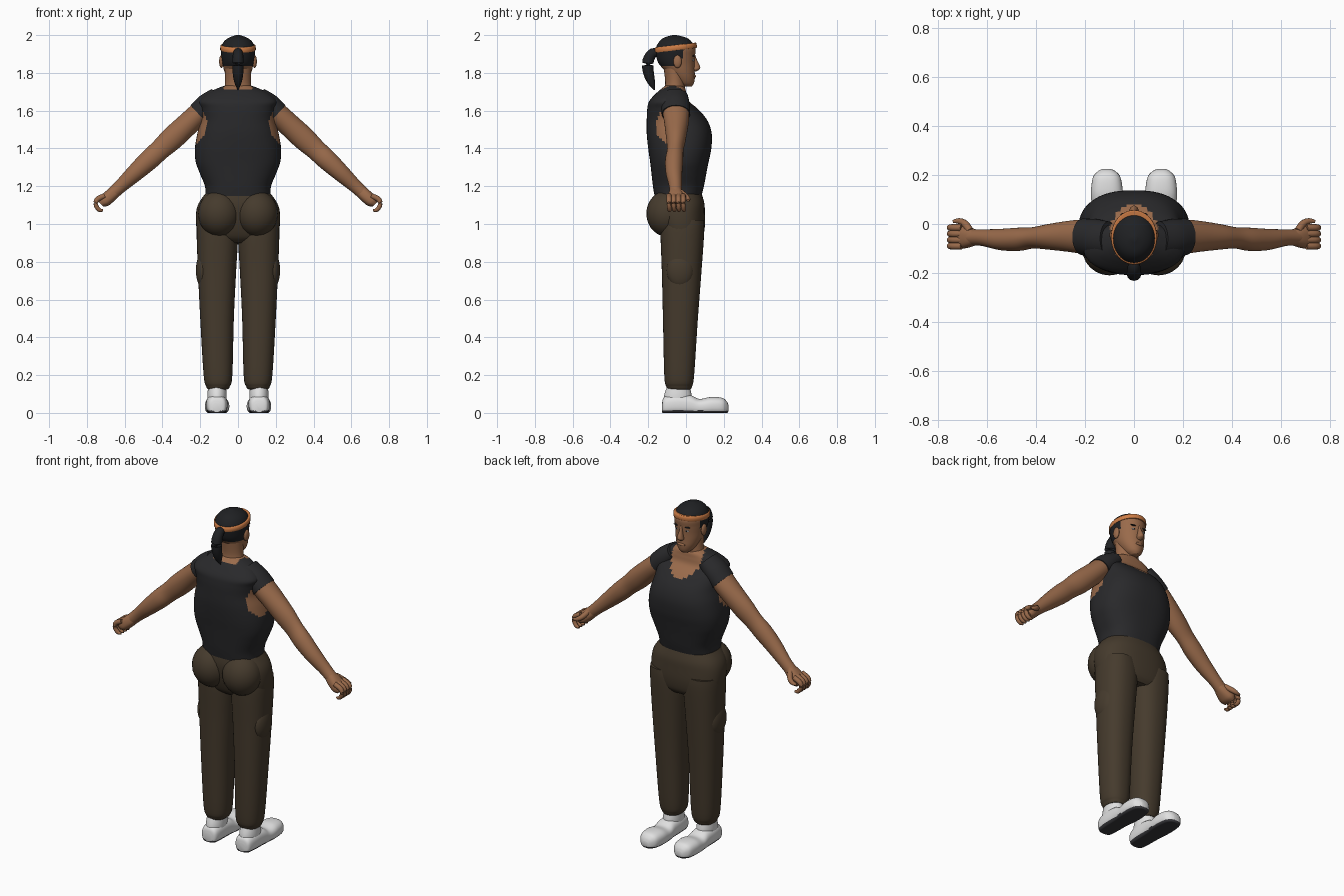
import bpy, bmesh, math
from mathutils import Matrix, Vector

if "Cube" in bpy.data.objects:
    bpy.data.objects.remove(bpy.data.objects["Cube"])


def material(name, r, g, b):
    m = bpy.data.materials.new(name)
    m.use_nodes = True
    m.diffuse_color = (r, g, b, 1)
    bsdf = m.node_tree.nodes["Principled BSDF"]
    bsdf.inputs["Base Color"].default_value = (r, g, b, 1)
    bsdf.inputs["Roughness"].default_value = 0.8
    return m


SKIN = material("brown skin", 0.32, 0.145, 0.07)
SHIRT = material("black cloth", 0.022, 0.022, 0.024)
PANTS = material("dark olive cloth", 0.06, 0.043, 0.026)
HAIR = material("black hair", 0.014, 0.015, 0.017)
BAND = material("orange band", 0.6, 0.2, 0.06)
SHOE = material("white canvas", 0.75, 0.75, 0.75)
SOLE = material("dark sole", 0.04, 0.04, 0.045)
SIDES = (("left", 1), ("right", -1))


def flip(s):
    return Matrix.Diagonal((s, 1, 1, 1))


def finish(name, bm, mats, matrix, angle=50):
    bmesh.ops.transform(bm, matrix=matrix, verts=bm.verts)
    bmesh.ops.recalc_face_normals(bm, faces=bm.faces)
    me = bpy.data.meshes.new(name)
    bm.to_mesh(me)
    bm.free()
    for m in mats:
        me.materials.append(m)
    ob = bpy.data.objects.new(name, me)
    bpy.context.collection.objects.link(ob)
    bpy.ops.object.select_all(action='DESELECT')
    ob.select_set(True)
    bpy.context.view_layer.objects.active = ob
    bpy.ops.object.shade_smooth_by_angle(angle=math.radians(angle))
    return ob


def smooth_rows(rows, sub):
    # Catmull-Rom interpolation between cross-sections
    out = []
    for i in range(len(rows) - 1):
        a, b, c, d = (rows[max(0, min(len(rows) - 1, i + k))] for k in (-1, 0, 1, 2))
        for k in range(sub):
            t = k / sub
            out.append([q + 0.5 * t * (r - p + t * (2*p - 5*q + 4*r - s + t * (3*(q - r) + s - p)))
                        for p, q, r, s in zip(a, b, c, d)])
    return out + [list(rows[-1])]


def loft(name, rows, mats, matrix=Matrix(), rule=None, power=2.0, segs=40, sub=5, floor=None):
    # each row is: height, x min, x max, y min, y max
    bm = bmesh.new()
    rings = []
    for h, x0, x1, y0, y1 in smooth_rows(rows, sub):
        ring = []
        for k in range(segs):
            a = 2 * math.pi * k / segs
            c, s = math.cos(a), math.sin(a)
            x = (x0 + x1) / 2 + (x1 - x0) / 2 * math.copysign(abs(c) ** (2 / power), c)
            y = (y0 + y1) / 2 + (y1 - y0) / 2 * math.copysign(abs(s) ** (2 / power), s)
            ring.append(bm.verts.new((x, y if floor is None else max(y, floor), h)))
        rings.append(ring)
    for lo, hi in zip(rings, rings[1:]):
        for k in range(segs):
            n = (k + 1) % segs
            bm.faces.new((lo[k], lo[n], hi[n], hi[k]))
    bm.faces.new(rings[0])
    bm.faces.new(rings[-1])
    if rule:
        for f in bm.faces:
            f.material_index = int(rule(f.calc_center_median()))
    return finish(name, bm, mats, matrix)


def ball(name, centre, radii, mat, s=1):
    bm = bmesh.new()
    bmesh.ops.create_uvsphere(bm, u_segments=24, v_segments=14, radius=1)
    place = Matrix.Translation(centre) @ Matrix.Diagonal((*radii, 1))
    return finish(name, bm, [mat], flip(s) @ place)


def tube(name, points, mat, s=1):
    # each point is: x, y, z, radius
    bm = bmesh.new()
    rows = smooth_rows(points, 4)
    rings = []
    for i, p in enumerate(rows):
        a, b = rows[max(i - 1, 0)], rows[min(i + 1, len(rows) - 1)]
        turn = (Vector(b[:3]) - Vector(a[:3])).to_track_quat('Z', 'Y')
        rings.append([bm.verts.new(Vector(p[:3]) + turn @ Vector(
            (p[3] * math.cos(k * math.pi / 6), p[3] * math.sin(k * math.pi / 6), 0))) for k in range(12)])
    for lo, hi in zip(rings, rings[1:]):
        for k in range(12):
            bm.faces.new((lo[k], lo[(k + 1) % 12], hi[(k + 1) % 12], hi[k]))
    bm.faces.new(rings[0])
    bm.faces.new(rings[-1])
    return finish(name, bm, [mat], flip(s))


def sym(*rows):
    return [(z, -w, w, y0, y1) for z, w, y0, y1 in rows]


# Torso: sleeveless shirt with open armholes and a scooped neckline
def bare_torso(c):
    armhole = abs(c.x) > .13 and ((c.y + .085) / .075) ** 2 + ((c.z - 1.52) / .09) ** 2 < 1
    scoop = c.y > -.05 and abs(c.x) < .095 and c.z > 1.585 + 8 * c.x ** 2
    return armhole or scoop or (c.z > 1.71 and abs(c.x) < .075)


loft("shirt", sym((1.14, .172, -.165, .08), (1.2, .175, -.175, .095), (1.27, .203, -.183, .108),
                  (1.33, .224, -.19, .12), (1.4, .228, -.2, .134), (1.48, .215, -.208, .136),
                  (1.55, .198, -.208, .112), (1.61, .2, -.205, .062), (1.65, .205, -.195, .015),
                  (1.69, .165, -.16, .002), (1.72, .105, -.125, -.005), (1.735, .06, -.105, -.025)),
     [SHIRT, SKIN], rule=bare_torso, power=2.5, segs=64, sub=6)

# Trousers
loft("trouser_hips", sym((.9, .15, -.09, .07), (.93, .205, -.125, .09), (.99, .221, -.15, .1),
                         (1.06, .222, -.165, .1), (1.11, .208, -.17, .097), (1.16, .174, -.165, .083)),
     [PANTS], power=2.4)
for side, s in SIDES:
    loft(side + "_trouser_leg",
         [(.125, .055, .16, -.095, .025), (.14, .043, .168, -.105, .032), (.2, .03, .182, -.115, .043),
          (.5, .022, .2, -.122, .063), (.75, .01, .212, -.128, .082), (.95, .0, .219, -.135, .096),
          (1.02, .02, .215, -.13, .095)], [PANTS], flip(s), power=2.3)
    ball(side + "_buttock", (.1, -.1, 1.055), (.112, .11, .122), PANTS, s)
    ball(side + "_thigh_pocket", (.185, -.03, .755), (.038, .072, .095), PANTS, s)

# Shoes, lofted from heel to toe
lengthwise = Matrix(((1, 0, 0, 0), (0, 0, 1, 0), (0, 1, 0, 0), (0, 0, 0, 1)))
for side, s in SIDES:
    loft(side + "_shoe",
         [(-.127, .09, .135, .005, .05), (-.115, .065, .158, -.01, .085), (-.06, .056, .168, -.012, .1),
          (.02, .054, .17, -.012, .095), (.07, .05, .172, -.012, .074), (.13, .046, .176, -.012, .084),
          (.19, .055, .168, -.01, .08), (.215, .075, .148, -.004, .062), (.225, .095, .13, .01, .04)],
         [SHOE, SOLE], flip(s) @ lengthwise, rule=lambda c: c.y < .012, power=2.5, floor=0)
    loft(side + "_shoe_collar", [(.03, .062, .16, -.118, .03), (.09, .06, .162, -.116, .03),
                                 (.14, .064, .158, -.1, .02)], [SHOE], flip(s))

# Arms, lofted along a sloping axis from shoulder to wrist
slope = Matrix.Translation((.2, 0, 1.59)) @ Matrix.Rotation(math.atan2(.735, -.68), 4, 'Y')
arm_rows = sym((-.1, .05, -.12, .01), (-.04, .06, -.125, .015), (.03, .06, -.12, .017),
               (.1, .061, -.113, .012), (.2, .062, -.105, 0), (.29, .055, -.1, -.013),
               (.37, .054, -.11, -.015), (.47, .046, -.107, -.02), (.57, .036, -.09, -.022),
               (.64, .033, -.088, -.022))
for side, s in SIDES:
    loft(side + "_arm", arm_rows, [SKIN], flip(s) @ slope)
    # Cap sleeve: dark over the top of the shoulder, bare underneath
    loft(side + "_cap_sleeve", sym((-.13, .05, -.13, .01), (-.06, .065, -.134, .02), (.012, .064, -.128, .022)),
         [SHIRT, SKIN], flip(s) @ slope, rule=lambda c: c.x > .03)
    # Curled hand
    loft(side + "_palm", sym((.61, .031, -.085, -.024), (.65, .034, -.096, -.012),
                             (.69, .032, -.1, -.006), (.715, .018, -.09, -.015)),
         [SKIN], flip(s) @ slope, power=2.4)
    for i in range(4):
        y = -.09 + .025 * i
        tube(f"{side}_finger_{i + 1}", [(.705, y, 1.15, .014), (.745, y, 1.13, .014), (.752, y, 1.1, .012),
                                        (.735, y + .003, 1.075, .011), (.715, y + .005, 1.072, .006)], SKIN, s)
    tube(side + "_thumb", [(.67, -.03, 1.17, .016), (.69, .0, 1.145, .015), (.715, .012, 1.13, .012),
                           (.74, .01, 1.125, .006)], SKIN, s)

# Neck and head, with hair over the crown, nape and sideburns
loft("neck", sym((1.64, .1, -.13, -.005), (1.7, .078, -.118, -.004), (1.75, .068, -.11, -.005),
                 (1.84, .07, -.12, -.01)), [SKIN])


def hairy(c):
    return c.z > 1.945 + .1 * c.y or (c.y < -.06 and c.z > 1.835) or (c.y < -.015 and c.z > 1.875)


loft("head", sym((1.728, .022, -.02, .03), (1.745, .042, -.05, .042), (1.775, .06, -.08, .047),
                 (1.81, .073, -.11, .046), (1.85, .082, -.145, .046), (1.89, .088, -.158, .048),
                 (1.93, .09, -.16, .05), (1.965, .075, -.142, .03), (1.987, .047, -.115, .0),
                 (2.0, .01, -.07, -.05)), [SKIN, HAIR], rule=hairy, segs=48, sub=6)
tilt = Matrix(((1, 0, 0, 0), (0, 1, 0, 0), (0, .12, 1, .006), (0, 0, 0, 1)))
loft("headband", sym((1.92, .09, -.163, .054), (1.923, .094, -.166, .057), (1.945, .093, -.165, .056),
                     (1.948, .086, -.158, .05)), [BAND], tilt, segs=48, sub=2)
tube("ponytail", [(0, -.14, 1.905, .02), (0, -.175, 1.905, .026), (0, -.2, 1.865, .03),
                  (0, -.2, 1.81, .029), (0, -.185, 1.755, .021), (0, -.166, 1.71, .003)], HAIR)

# Face
loft("nose", sym((1.808, .01, .03, .055), (1.82, .019, .03, .073), (1.835, .016, .03, .074),
                 (1.865, .01, .03, .06), (1.895, .008, .03, .049)), [SKIN], segs=16)
ball("lips", (0, .044, 1.782), (.024, .009, .009), SKIN)
for side, s in SIDES:
    ball(side + "_ear", (.088, -.045, 1.86), (.012, .022, .034), SKIN, s)
    ball(side + "_eye", (.034, .038, 1.868), (.012, .005, .005), SHOE, s)
    ball(side + "_pupil", (.034, .041, 1.868), (.004, .004, .004), HAIR, s)
    ball(side + "_eyebrow", (.035, .039, 1.89), (.02, .007, .004), HAIR, s)
